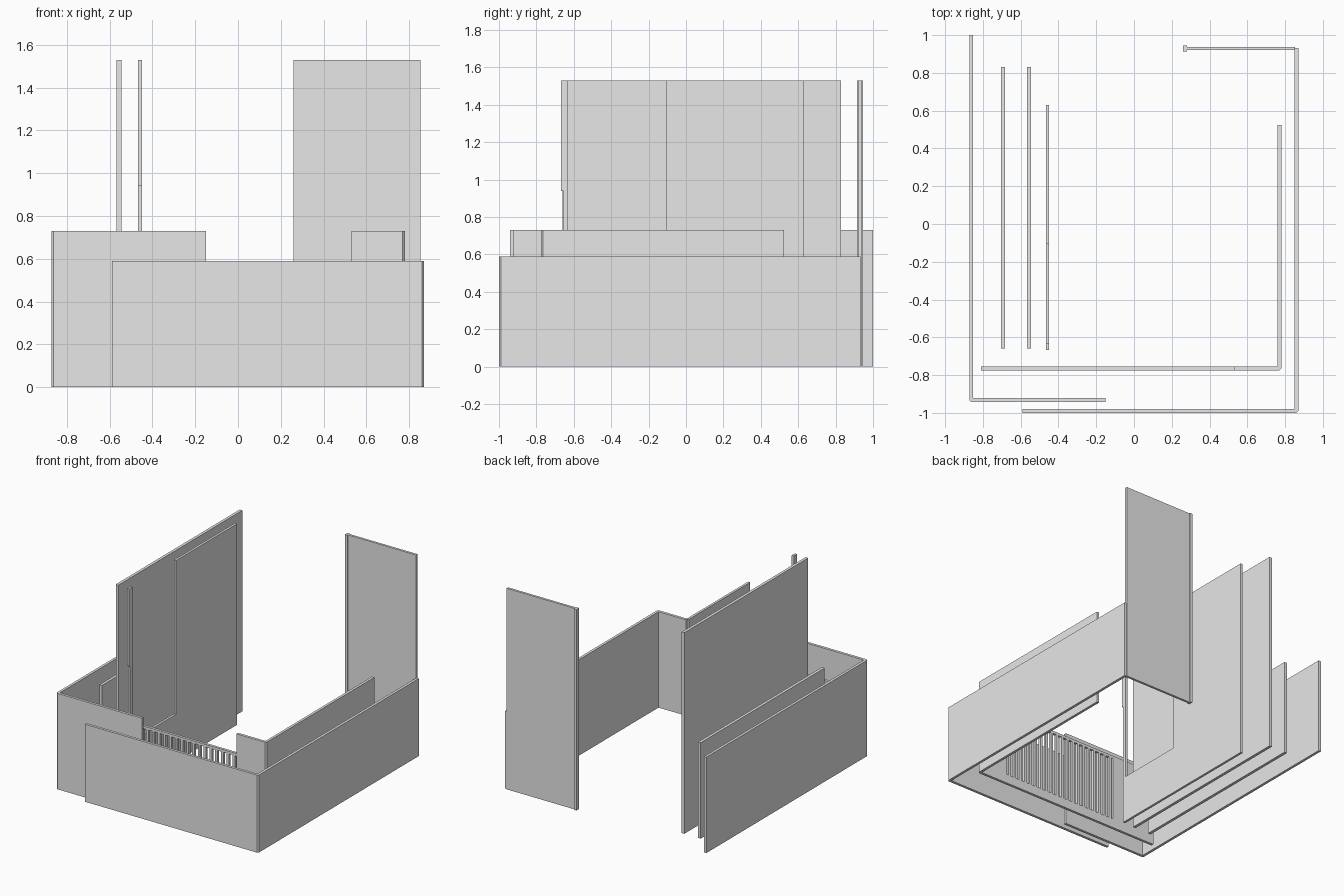
import bpy
import bmesh
from mathutils import Vector

cube = bpy.data.objects.get("Cube")
if cube:
    bpy.data.objects.remove(cube, do_unlink=True)

grey = bpy.data.materials.new("plain grey")
grey.use_nodes = True
colour = (0.8, 0.8, 0.8, 1)
grey.diffuse_color = colour
grey.node_tree.nodes["Principled BSDF"].inputs["Base Color"].default_value = colour

T = 0.02       # wall thickness
RAIL_TOP = 0.58
LOW, MID, TALL = 0.59, 0.73, 1.53


def finish(name, bm):
    bmesh.ops.recalc_face_normals(bm, faces=bm.faces)
    mesh = bpy.data.meshes.new(name)
    bm.to_mesh(mesh)
    bm.free()
    mesh.materials.append(grey)
    obj = bpy.data.objects.new(name, mesh)
    bpy.context.scene.collection.objects.link(obj)
    return obj


def add_box(bm, x, y, z):
    """Add a box from its (low, high) range on each axis."""
    verts = bmesh.ops.create_cube(bm, size=1)["verts"]
    for v in verts:
        v.co = [r[0] if c < 0 else r[1] for c, r in zip(v.co, (x, y, z))]


def box(name, x, y, z):
    bm = bmesh.new()
    add_box(bm, x, y, z)
    return finish(name, bm)


def corner_wall(name, start, corner, end, height):
    """L-shaped wall along outer-face points, with a softened outer corner."""
    a, c, b = Vector(start), Vector(corner), Vector(end)
    da, db = (a - c).normalized(), (b - c).normalized()
    soft = T * 0.5
    outline = [a, c + da * soft, c + db * soft, b,
               b + da * T, c + (da + db) * T, a + db * T]
    bm = bmesh.new()
    face = bm.faces.new([bm.verts.new((p.x, p.y, 0)) for p in outline])
    top = bmesh.ops.extrude_face_region(bm, geom=[face])["geom"]
    for v in top:
        if isinstance(v, bmesh.types.BMVert):
            v.co.z = height
    return finish(name, bm)


# Outer walls, each turning one corner
corner_wall("outer_wall_right", (-0.872, 1), (-0.872, -0.942), (-0.15, -0.942), MID)
corner_wall("outer_wall_left", (-0.59, -1), (0.87, -1), (0.87, 0.92), LOW)

# Tall back panel with its end lip
box("back_panel", (0.28, 0.853), (0.92, 0.938), (0, TALL))
box("back_panel_lip", (0.26, 0.28), (0.914, 0.946), (0, TALL))
box("back_corner", (0.853, 0.87), (0.92, 0.932), (0, LOW))

# Inner wall: raised corner, slatted railing and plain end
rail_y = (-0.775, -0.755)
corner_wall("inner_wall", (0.53, -0.775), (0.78, -0.775), (0.78, 0.525), MID)
box("inner_wall_end", (-0.81, -0.44), rail_y, (0, RAIL_TOP))
bm = bmesh.new()
add_box(bm, (-0.44, 0.53), rail_y, (0, 0.07))
add_box(bm, (-0.44, 0.53), rail_y, (RAIL_TOP - 0.02, RAIL_TOP))
count = 20
for i in range(count):
    x = -0.44 + 0.97 * (i + 0.5) / count
    add_box(bm, (x - 0.01, x + 0.01), rail_y, (0.07, RAIL_TOP - 0.02))
finish("railing", bm)

# Parallel panels on one side
span = (-0.66, 0.83)
box("low_side_panel", (-0.705, -0.683), span, (0, MID))
box("tall_side_panel", (-0.567, -0.545), span, (0, TALL))

# Inner panel with an opening: post, low sill and main sheet
sheet_x = (-0.467, -0.449)
box("opening_post_lower", sheet_x, (-0.655, -0.63), (0, 0.94))
box("opening_post_upper", sheet_x, (-0.667, -0.63), (0.94, TALL))
box("opening_sill", sheet_x, (-0.63, -0.105), (0, 0.36))
box("inner_panel", sheet_x, (-0.105, 0.63), (0, TALL))
